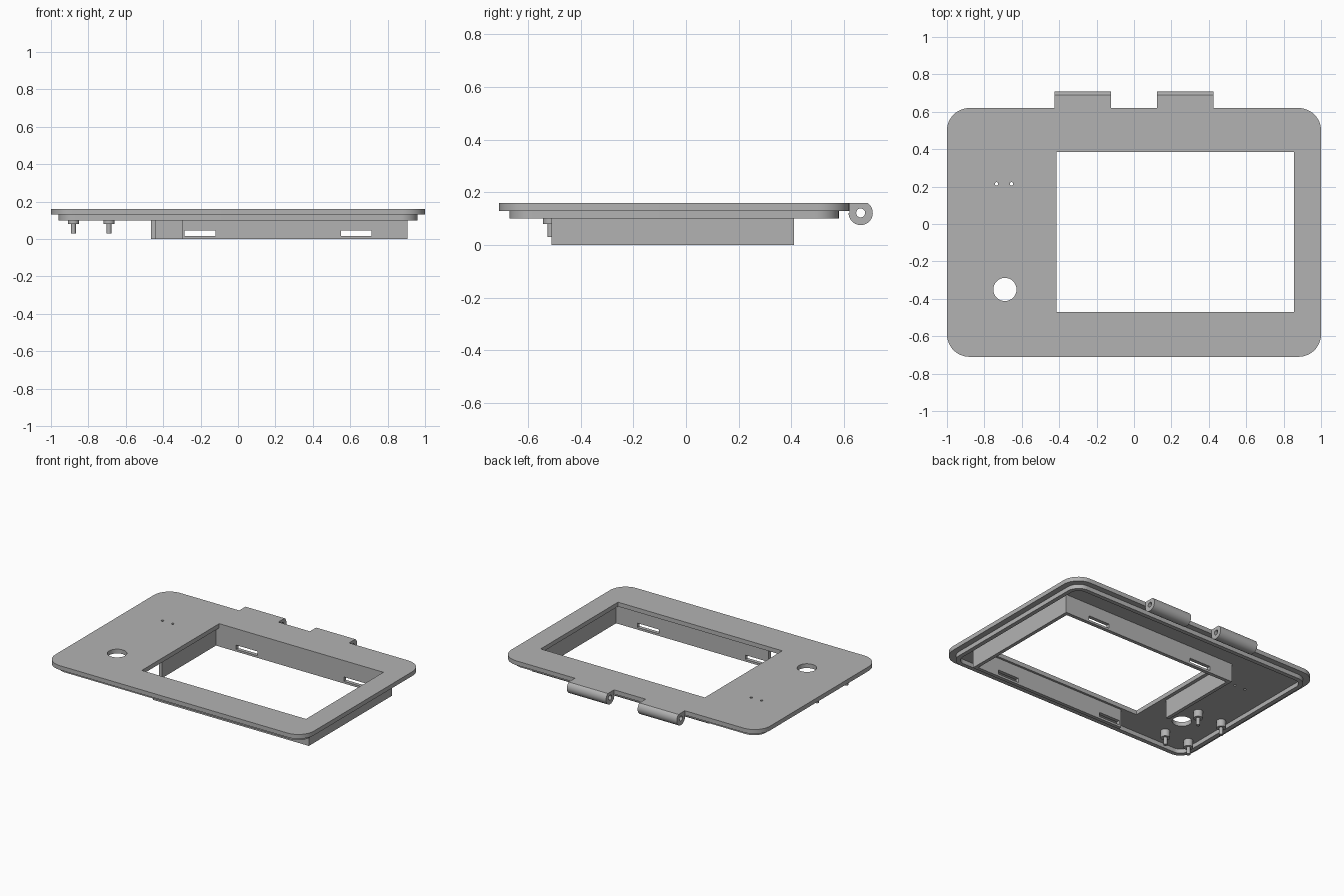
import bpy, bmesh, math
from mathutils import Matrix

if "Cube" in bpy.data.objects:
    bpy.data.objects.remove(bpy.data.objects["Cube"], do_unlink=True)

grey = bpy.data.materials.new("plain_grey")
grey.use_nodes = True
grey.diffuse_color = (0.45, 0.45, 0.45, 1)
grey.node_tree.nodes["Principled BSDF"].inputs["Base Color"].default_value = (0.45, 0.45, 0.45, 1)


def arc(cx, cy, r, a0, a1, n):
    return [(cx + r * math.cos(math.radians(a0 + (a1 - a0) * i / n)),
             cy + r * math.sin(math.radians(a0 + (a1 - a0) * i / n))) for i in range(n + 1)]


def circle(cx, cy, r, n=32):
    return arc(cx, cy, r, 0, 360, n)[:-1]


def rect(x0, x1, y0, y1, r=0):
    """Rectangle outline, with rounded corners when r is given."""
    if not r:
        return [(x0, y0), (x1, y0), (x1, y1), (x0, y1)]
    return (arc(x1 - r, y1 - r, r, 0, 90, 12) + arc(x0 + r, y1 - r, r, 90, 180, 12)
            + arc(x0 + r, y0 + r, r, 180, 270, 12) + arc(x1 - r, y0 + r, r, 270, 360, 12))


def extrude(name, loops, lo, hi, axis="Z"):
    """Fill an outline with holes and extrude it from lo to hi along an axis."""
    curve = bpy.data.curves.new(name, "CURVE")
    curve.dimensions = "2D"
    curve.fill_mode = "BOTH"
    curve.extrude = (hi - lo) / 2
    for loop in loops:
        spline = curve.splines.new("POLY")
        spline.points.add(len(loop) - 1)
        for point, (u, v) in zip(spline.points, loop):
            point.co = (u, v, 0, 1)
        spline.use_cyclic_u = True
    temp = bpy.data.objects.new(name + "_outline", curve)
    bpy.context.collection.objects.link(temp)
    bpy.context.view_layer.update()
    mesh = bpy.data.meshes.new_from_object(temp.evaluated_get(bpy.context.evaluated_depsgraph_get()))
    bpy.data.objects.remove(temp, do_unlink=True)

    # Turn the local (u, v, depth) into the wanted world axes
    turn = {"Z": Matrix.Identity(4),
            "Y": Matrix(((1, 0, 0, 0), (0, 0, 1, 0), (0, 1, 0, 0), (0, 0, 0, 1))),
            "X": Matrix(((0, 0, 1, 0), (1, 0, 0, 0), (0, 1, 0, 0), (0, 0, 0, 1)))}[axis]
    mesh.transform(turn @ Matrix.Translation((0, 0, (lo + hi) / 2)))
    bm = bmesh.new()
    bm.from_mesh(mesh)
    bmesh.ops.remove_doubles(bm, verts=bm.verts, dist=0.0001)
    bmesh.ops.recalc_face_normals(bm, faces=bm.faces)
    bm.to_mesh(mesh)
    bm.free()

    mesh.name = name
    mesh.materials.clear()
    mesh.materials.append(grey)
    obj = bpy.data.objects.new(name, mesh)
    bpy.context.collection.objects.link(obj)
    bpy.ops.object.select_all(action="DESELECT")
    obj.select_set(True)
    bpy.context.view_layer.objects.active = obj
    bpy.ops.object.shade_smooth_by_angle(angle=math.radians(30))
    return obj


# Cover plate with the screen opening, knob hole and two pin holes
extrude("cover_plate", [rect(-1, 1, -0.71, 0.62, 0.12),
                        rect(-0.415, 0.855, -0.47, 0.385),
                        circle(-0.69, -0.35, 0.062),
                        circle(-0.735, 0.215, 0.009, 12),
                        circle(-0.655, 0.215, 0.009, 12)], 0.13, 0.16)

# Locating lip under the plate
extrude("locating_lip", [rect(-0.96, 0.96, -0.67, 0.58, 0.09),
                         rect(-0.93, 0.93, -0.64, 0.55, 0.06)], 0.1, 0.13)

# Screen surround walls; the long ones have clip slots
slots = [rect(-0.285, -0.12, 0.015, 0.045), rect(0.55, 0.715, 0.015, 0.045)]
extrude("front_wall", [rect(-0.3, 0.905, 0, 0.13)] + slots, -0.51, -0.485, "Y")
extrude("back_wall", [rect(-0.465, 0.905, 0, 0.13)] + slots, 0.385, 0.41, "Y")
extrude("left_wall", [rect(-0.485, 0.385, 0, 0.13)], 0.88, 0.905, "X")
extrude("right_wall", [rect(-0.21, 0.385, 0, 0.13)], -0.465, -0.44, "X")

# Four stepped mounting pegs around the knob hole
for x in (-0.88, -0.69):
    for y in (-0.513, -0.19):
        extrude("peg_base", [circle(x, y, 0.03)], 0.08, 0.13)
        extrude("peg_tip", [circle(x, y, 0.013, 20)], 0.03, 0.08)

# Hinge knuckles: round barrel, flattened level with the plate top
hy, hz, hr = 0.663, 0.122, 0.046
cut = math.degrees(math.asin((0.16 - hz) / hr))
barrel = [(0.62, 0.16), (0.62, hz)] + arc(hy, hz, hr, 180, 360 + cut, 32)
for x in (-0.425, 0.122):
    extrude("hinge_knuckle", [barrel, circle(hy, hz, 0.017, 20)], x, x + 0.303, "X")
